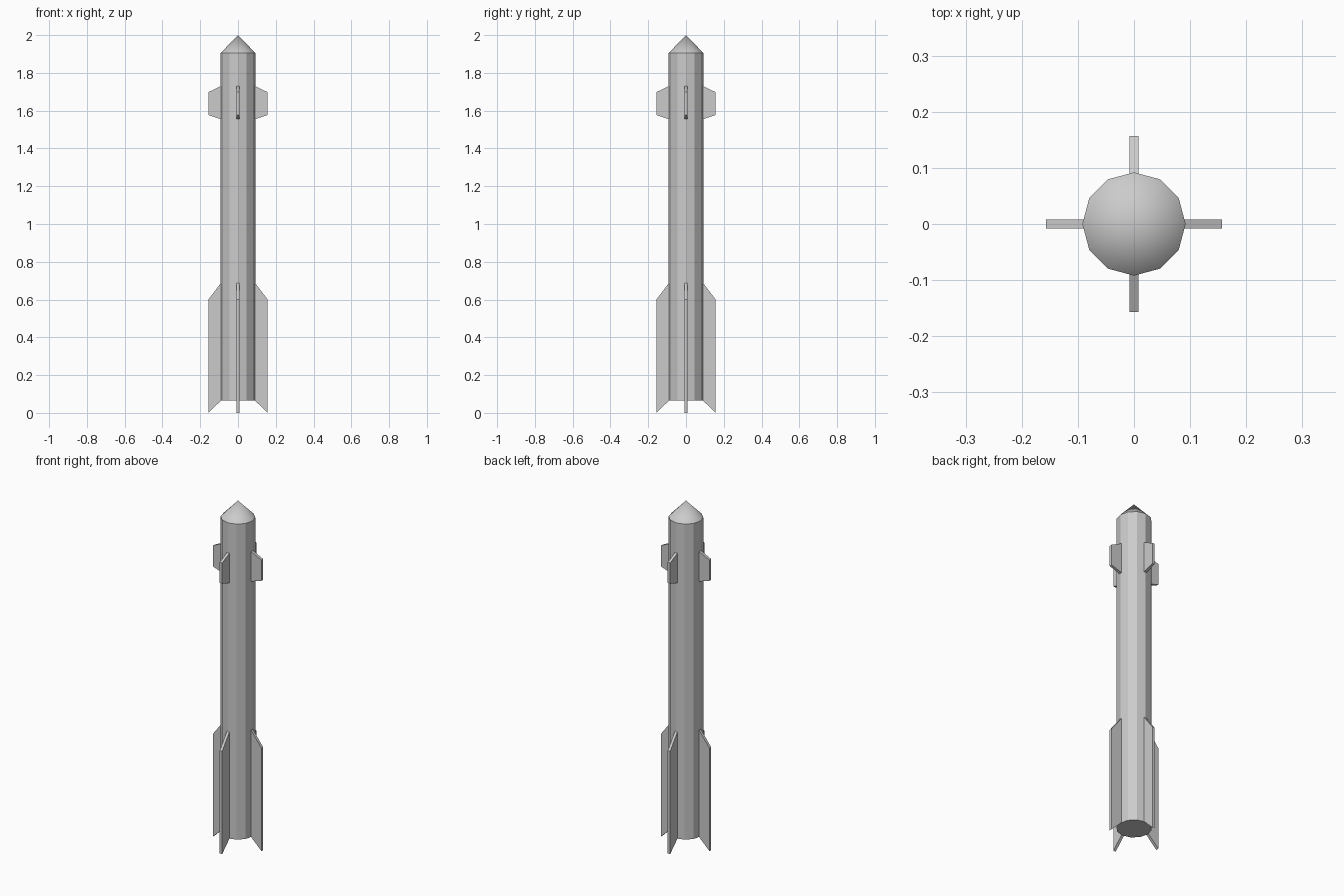
import bpy
import bmesh
import math
from mathutils import Matrix

old = bpy.data.objects.get("Cube")
if old:
    bpy.data.objects.remove(old, do_unlink=True)

grey = bpy.data.materials.new("light_grey")
grey.use_nodes = True
colour = (0.6, 0.6, 0.6, 1)
grey.diffuse_color = colour
grey.node_tree.nodes["Principled BSDF"].inputs["Base Color"].default_value = colour

SIDES = 12
RADIUS = 0.092
BASE, SHOULDER, TIP = 0.065, 1.905, 2.0
FIN_THICKNESS = 0.016


def add_object(name, bm, smooth=False):
    bmesh.ops.recalc_face_normals(bm, faces=bm.faces)
    for face in bm.faces:
        face.smooth = smooth
    mesh = bpy.data.meshes.new(name)
    bm.to_mesh(mesh)
    bm.free()
    mesh.materials.append(grey)
    obj = bpy.data.objects.new(name, mesh)
    bpy.context.collection.objects.link(obj)
    return obj


def add_round(name, bottom, top, top_radius, caps, smooth):
    bm = bmesh.new()
    bmesh.ops.create_cone(
        bm, segments=SIDES, radius1=RADIUS, radius2=top_radius,
        depth=top - bottom, cap_ends=caps,
        matrix=Matrix.Translation((0, 0, (top + bottom) / 2)))
    bmesh.ops.remove_doubles(bm, verts=bm.verts, dist=0.0001)
    return add_object(name, bm, smooth)


def add_fin(name, profile, angle):
    # Extrude the side outline, then turn it around the body
    bm = bmesh.new()
    verts = [bm.verts.new((r, -FIN_THICKNESS / 2, z)) for r, z in profile]
    face = bm.faces.new(verts)
    grown = bmesh.ops.extrude_face_region(bm, geom=[face])
    moved = [v for v in grown["geom"] if isinstance(v, bmesh.types.BMVert)]
    bmesh.ops.translate(bm, verts=moved, vec=(0, FIN_THICKNESS, 0))
    bmesh.ops.rotate(bm, verts=bm.verts, matrix=Matrix.Rotation(angle, 3, "Z"))
    add_object(name, bm)


# Body tube and nose
add_round("body_tube", BASE, SHOULDER, RADIUS, True, False)
add_round("nose_cone", SHOULDER, TIP, 0, False, True)

# Four tail fins and four small upper fins
tail = [(0.08, 0.068), (0.09, 0.065), (0.157, 0), (0.157, 0.6),
        (0.09, 0.688), (0.08, 0.688)]
upper = [(0.08, 1.555), (0.09, 1.555), (0.157, 1.577), (0.157, 1.698),
         (0.09, 1.73), (0.08, 1.73)]
for i, side in enumerate(("left", "back", "right", "front")):
    add_fin("tail_fin_" + side, tail, i * math.pi / 2)
    add_fin("upper_fin_" + side, upper, i * math.pi / 2)
